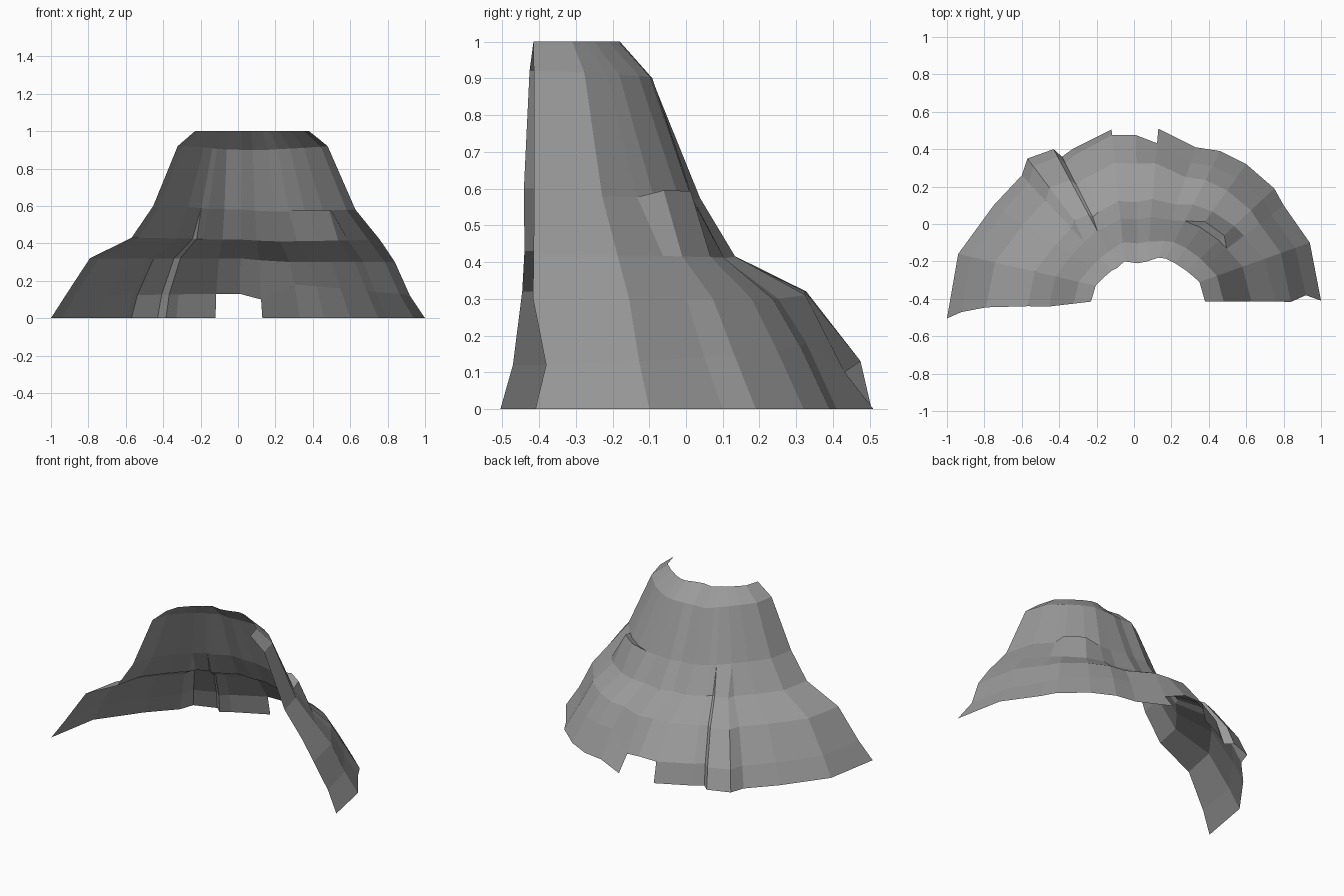
import bpy, bmesh

if "Cube" in bpy.data.objects:
    bpy.data.objects.remove(bpy.data.objects["Cube"])

# Columns: top rim x, y then hem x, y (left front, round the back, right front)
columns = [
    (-.23, -.415, -1, -.505), (-.205, -.33, -.94, -.16), (-.155, -.28, -.75, .10),
    (-.12, -.25, -.60, .26), (-.115, -.25, -.57, .35),       # first pleat step
    (-.09, -.235, -.43, .40), (-.085, -.23, -.385, .36),     # second pleat step
    (-.075, -.22, -.33, .40),
    (-.05, -.20, -.12, .505), (.02, -.21, .01, .50), (.07, -.20, .13, .51),
    (.13, -.18, .33, .41), (.17, -.185, .46, .39), (.22, -.21, .60, .32),
    (.28, -.25, .75, .19), (.31, -.275, .80, .10), (.35, -.31, .94, -.10),
    (.38, -.415, 1, -.41)]

# Slope profiles at key columns: (fraction from rim to hem, height) per row
profiles = {
    0: [(0, 1), (.12, .92), (.29, .60), (.44, .43), (.73, .32), (.90, .12), (1, 0)],
    9: [(0, 1), (.15, .90), (.33, .58), (.46, .42), (.75, .32), (.965, .13), (1, 0)],
    11: [(0, 1), (.15, .90), (.34, .57), (.48, .41), (.73, .30), (.86, .18), (1, 0)],
    17: [(0, 1), (.16, .92), (.40, .58), (.61, .42), (.74, .30), (.87, .12), (1, 0)]}

# Slight waviness of the two front edges, in y
edge_wave = {0: (0, 0, .0, .015, .035, .025, 0), 17: (0, 0, 0, -.003, -.005, .03, 0)}


def sample(col, row):
    keys = sorted(profiles)
    a, b = next((p, q) for p, q in zip(keys, keys[1:]) if p <= col <= q)
    k = (col - a) / (b - a)
    (ta, za), (tb, zb) = profiles[a][row], profiles[b][row]
    return ta + (tb - ta) * k, za + (zb - za) * k


def point(c, r, extra_t=0, extra_z=0):
    if c in (4, 6) and r <= 2:           # pleats close up above the waist
        c -= 1
    tx, ty, hx, hy = columns[c]
    t, z = (.89, .10) if (c, r) == (10, 5) else sample(c, r)   # notch corner
    t += extra_t
    dy = edge_wave[c][r] if c in edge_wave else 0
    return tx + (hx - tx) * t, ty + (hy - ty) * t + dy, z + extra_z


bm = bmesh.new()
grid = [[bm.verts.new(point(c, r)) for r in range(7)] for c in range(len(columns))]

# Raised lip of the small fold on the right; lower faces hang from it
lip = {c: bm.verts.new(point(c, 2, .06, .02)) for c in (13, 14)}


def below(c, r):
    return lip[c] if r == 2 and c in lip else grid[c][r]


# Sheet faces, leaving the notch open in the back hem
for c in range(len(columns) - 1):
    for r in range(6):
        if not (r == 5 and c in (8, 9)):
            bm.faces.new((below(c, r), below(c + 1, r), grid[c + 1][r + 1], grid[c][r + 1]))

# Ledge joining the fold's lip to the sheet above
g = [grid[c][2] for c in range(12, 16)]
for face in ((g[0], g[1], lip[13]), (g[1], g[2], lip[14], lip[13]), (g[2], g[3], lip[14])):
    bm.faces.new(face)

bmesh.ops.delete(bm, geom=[v for v in bm.verts if not v.link_faces], context='VERTS')
bmesh.ops.remove_doubles(bm, verts=bm.verts, dist=.0005)
bmesh.ops.recalc_face_normals(bm, faces=bm.faces)
if sum(f.normal.z for f in bm.faces) < 0:
    bmesh.ops.reverse_faces(bm, faces=bm.faces)

mesh = bpy.data.meshes.new("draped_cloth")
bm.to_mesh(mesh)
bm.free()
cloth = bpy.data.materials.new("dark_grey_cloth")
cloth.diffuse_color = (.33, .33, .33, 1)
cloth.use_nodes = True
cloth.node_tree.nodes["Principled BSDF"].inputs["Base Color"].default_value = cloth.diffuse_color
mesh.materials.append(cloth)
bpy.context.collection.objects.link(bpy.data.objects.new("draped_cloth", mesh))
